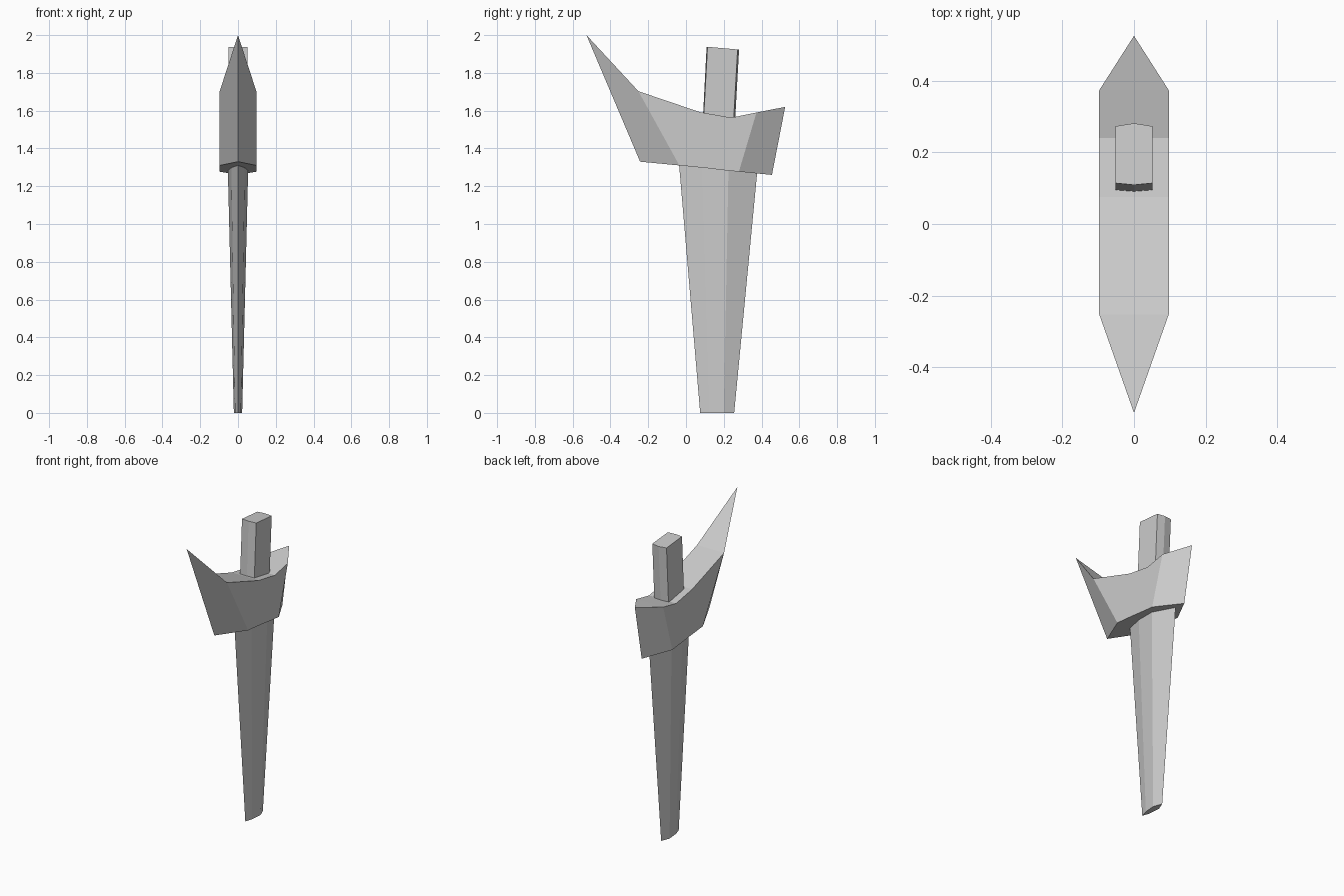
import bpy, bmesh

if "Cube" in bpy.data.objects:
    bpy.data.objects.remove(bpy.data.objects["Cube"])


def loft(name, bottom, top):
    """Solid between two mirrored outlines given as (y, z, half width) stations."""
    bm = bmesh.new()

    def outline(stations):
        right = [bm.verts.new((w, y, z)) for y, z, w in stations]
        left = [r if s[2] == 0 else bm.verts.new((-s[2], s[0], s[1]))
                for r, s in zip(right, stations)]
        # End caps as strips across the width
        for i in range(len(right) - 1):
            quad = [right[i], right[i + 1], left[i + 1], left[i]]
            bm.faces.new(list(dict.fromkeys(quad)))
        return right, left

    for low, high in zip(outline(bottom), outline(top)):
        for i in range(len(low) - 1):
            bm.faces.new((low[i], low[i + 1], high[i + 1], high[i]))
    bmesh.ops.recalc_face_normals(bm, faces=bm.faces)
    mesh = bpy.data.meshes.new(name)
    bm.to_mesh(mesh)
    bm.free()
    obj = bpy.data.objects.new(name, mesh)
    bpy.context.collection.objects.link(obj)
    return obj


# Tapered blade with a lens-shaped section, standing on its end
loft("blade",
     [(0.075, 0, 0), (0.125, 0, 0.015), (0.20, 0, 0.022), (0.255, 0, 0)],
     [(-0.037, 1.32, 0), (0.085, 1.31, 0.036), (0.225, 1.295, 0.054), (0.378, 1.285, 0)])

# Swept guard with a tall front spike and a short rear point
W = 0.097
loft("guard",
     [(-0.243, 1.33, 0), (-0.035, 1.31, W), (0.10, 1.297, W),
      (0.20, 1.285, W), (0.28, 1.277, W), (0.455, 1.26, 0)],
     [(-0.527, 2.0, 0), (-0.252, 1.703, W), (0.075, 1.592, W),
      (0.24, 1.563, W), (0.373, 1.59, W), (0.525, 1.62, 0)])

# Leaning grip stub with slightly bowed front and back
loft("grip_stub",
     [(0.09, 1.57, 0), (0.094, 1.57, 0.051), (0.252, 1.55, 0.051), (0.26, 1.55, 0)],
     [(0.109, 1.938, 0), (0.114, 1.938, 0.051), (0.273, 1.924, 0.051), (0.281, 1.923, 0)])
